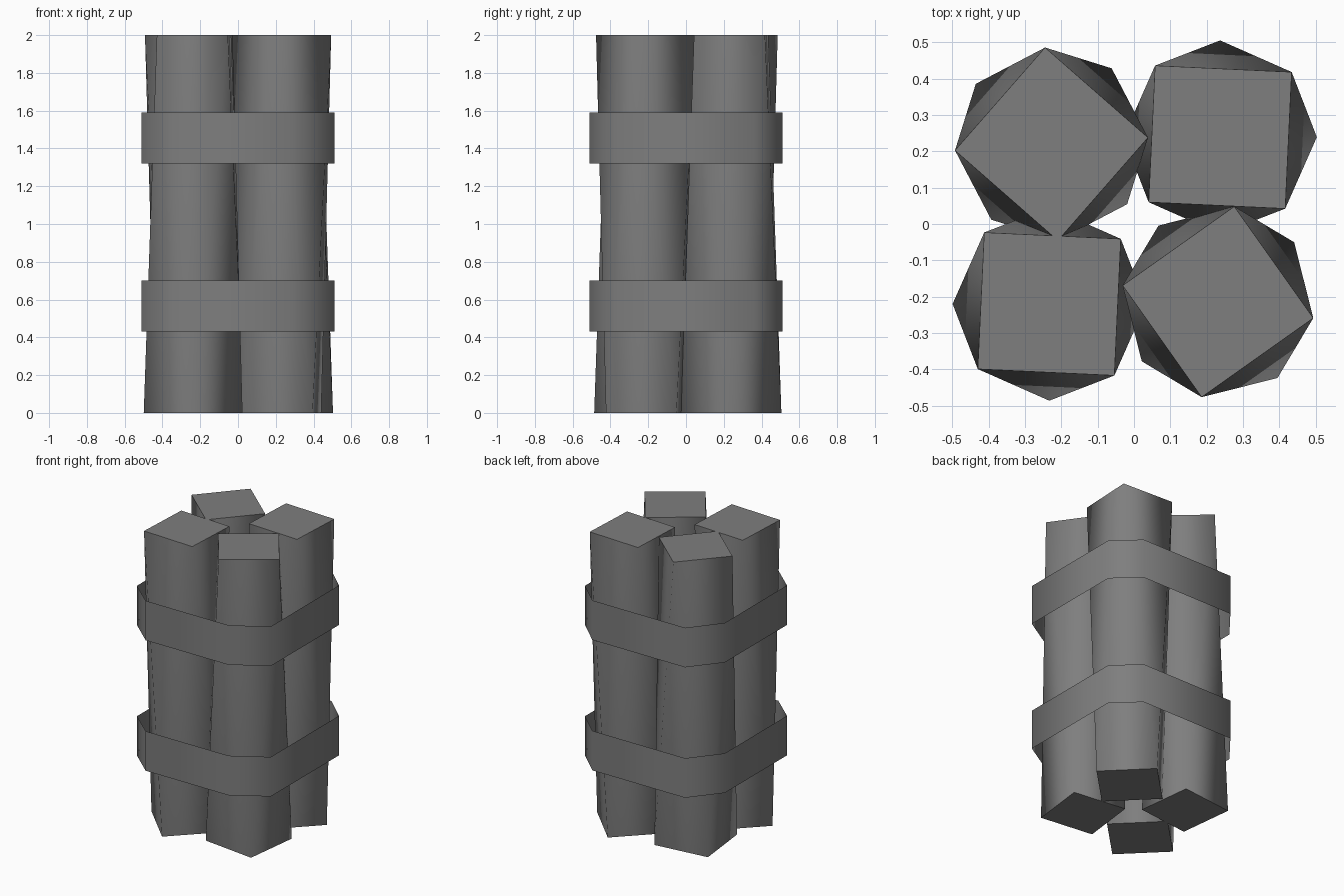
import bpy, bmesh
from math import cos, sin, radians

if "Cube" in bpy.data.objects:
    bpy.data.objects.remove(bpy.data.objects["Cube"])

# Dark grey for the whole model
dark = bpy.data.materials.new("dark_grey")
dark.diffuse_color = (0.21, 0.21, 0.21, 1)
dark.use_nodes = True
dark.node_tree.nodes["Principled BSDF"].inputs["Base Color"].default_value = dark.diffuse_color


def finish(name, bm):
    mesh = bpy.data.meshes.new(name)
    bmesh.ops.recalc_face_normals(bm, faces=bm.faces)
    bm.to_mesh(mesh)
    bm.free()
    mesh.materials.append(dark)
    obj = bpy.data.objects.new(name, mesh)
    bpy.context.collection.objects.link(obj)
    bpy.ops.object.select_all(action='DESELECT')
    obj.select_set(True)
    bpy.context.view_layer.objects.active = obj
    bpy.ops.object.shade_smooth_by_angle(angle=radians(60))
    return obj


def twisted_post(name, cx, cy, start, twist=42.3, radius=0.266, height=2.0):
    # square post whose top is turned relative to its base
    bm = bmesh.new()

    def ring(z, turn):
        return [bm.verts.new((cx + radius * cos(radians(turn + 90 * i)),
                              cy + radius * sin(radians(turn + 90 * i)), z))
                for i in range(4)]

    low, top = ring(0, start), ring(height, start + twist)
    bm.faces.new(low[::-1])
    bm.faces.new(top)
    for i in range(4):
        j = (i + 1) % 4
        bm.faces.new((low[i], low[j], top[i]))
        bm.faces.new((low[j], top[j], top[i]))
    return finish(name, bm)


def strap(name, z0, z1, r=0.51):
    # thin open band with slightly uneven cut corners
    bm = bmesh.new()
    outline = [(r, -0.375), (r, 0.36), (0.35, r), (-0.35, r),
               (-r, 0.31), (-r, -0.36), (-0.34, -r), (0.285, -r)]
    low, top = [[bm.verts.new((x, y, z)) for x, y in outline] for z in (z0, z1)]
    for i in range(8):
        j = (i + 1) % 8
        bm.faces.new((low[i], low[j], top[j], top[i]))
    return finish(name, bm)


# Four posts in a bundle
twisted_post("post_back_left", -0.227, 0.22, 51.5)
twisted_post("post_back_right", 0.237, 0.239, 0)
twisted_post("post_front_left", -0.233, -0.22, 0)
twisted_post("post_front_right", 0.231, -0.214, 38)

# Two binding straps
strap("lower_strap", 0.43, 0.70)
strap("upper_strap", 1.32, 1.59)
